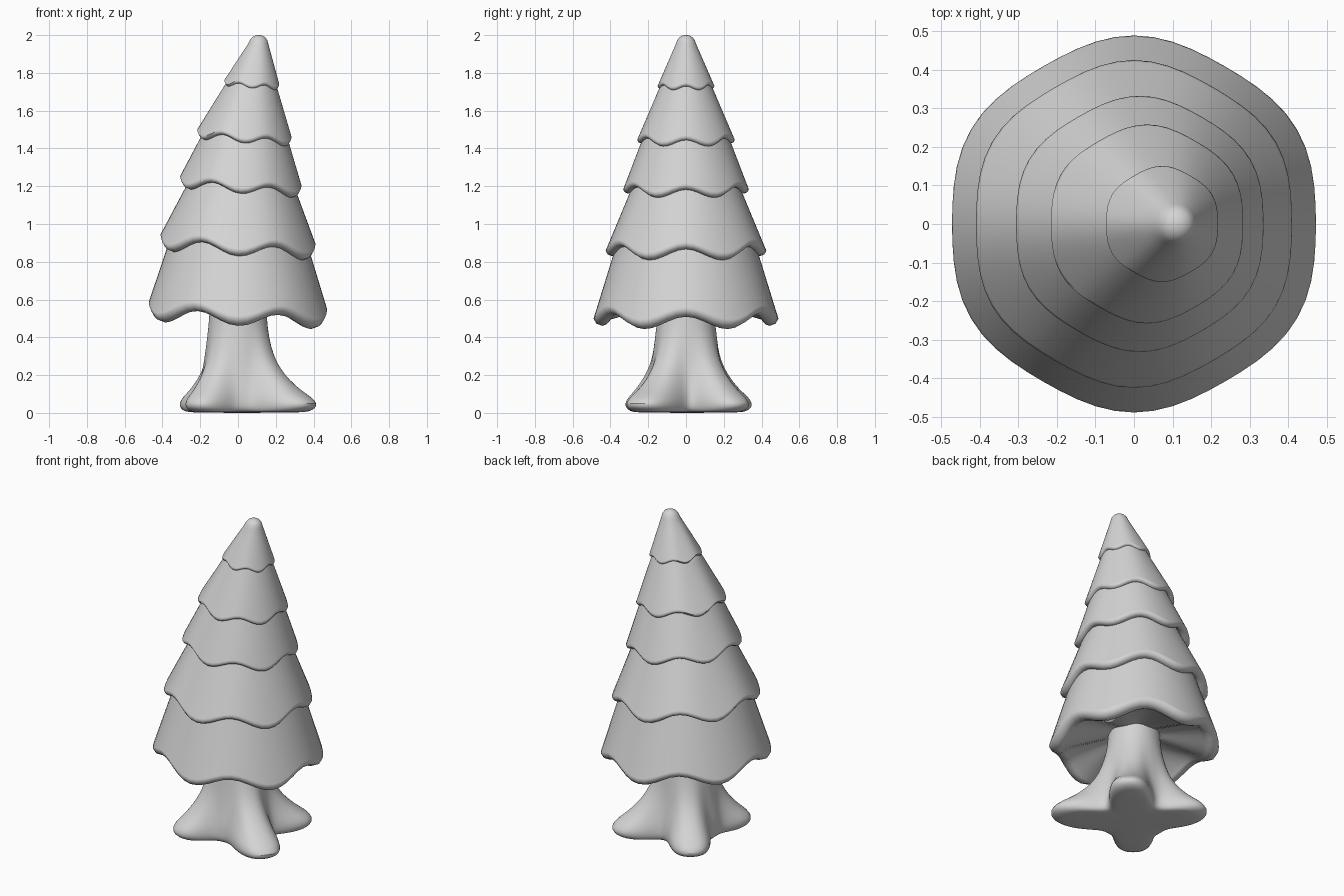
import bpy, bmesh, math

cube = bpy.data.objects.get("Cube")
if cube:
    bpy.data.objects.remove(cube, do_unlink=True)

SIDES = 60
LOBES = 6

grey = bpy.data.materials.new("plain_grey")
grey.use_nodes = True
COLOUR = (0.66, 0.66, 0.66, 1)
grey.diffuse_color = COLOUR
grey.node_tree.nodes["Principled BSDF"].inputs["Base Color"].default_value = COLOUR


def loft(name, rings, point, cap_start=False):
    """Skin a stack of closed rings; point(ring, angle) gives each position."""
    bm = bmesh.new()
    loops = []
    for ring in rings:
        loops.append([bm.verts.new(point(ring, 2 * math.pi * i / SIDES))
                      for i in range(SIDES)])
    for low, high in zip(loops, loops[1:]):
        for i in range(SIDES):
            j = (i + 1) % SIDES
            bm.faces.new((low[i], low[j], high[j], high[i]))
    if cap_start:
        bm.faces.new(loops[0][::-1])
    bm.faces.new(loops[-1])
    bmesh.ops.recalc_face_normals(bm, faces=bm.faces)
    mesh = bpy.data.meshes.new(name)
    bm.to_mesh(mesh)
    bm.free()
    mesh.materials.append(grey)
    obj = bpy.data.objects.new(name, mesh)
    bpy.context.collection.objects.link(obj)
    bpy.ops.object.select_all(action='DESELECT')
    obj.select_set(True)
    bpy.context.view_layer.objects.active = obj
    bpy.ops.object.shade_smooth_by_angle(angle=math.radians(60))
    return obj


# Foliage: scalloped, slightly tilted skirts
def foliage_point(ring, a):
    cx, r, z, amp, tilt = ring
    wave = math.cos(LOBES * (a - math.pi / 2))
    r += 0.25 * amp * wave
    return (cx + r * math.cos(a), r * math.sin(a),
            z - amp * wave - tilt * math.cos(a))


def tier(name, base, top, amp, tilt, rim, inner, tip=()):
    (cx, r, z), (tx, tr, tz) = base, top
    rings = [(cx, inner[0], inner[1], 0, 0),
             (cx, r - 2.4 * rim, z - 0.2 * rim, amp * 0.9, tilt),
             (cx, r - 1.8 * rim, z - 0.8 * rim, amp, tilt),
             (cx, r - 1.2 * rim, z - rim, amp, tilt),
             (cx, r - 0.4 * rim, z - 0.7 * rim, amp, tilt),
             (cx, r, z, amp, tilt)]
    for t in (0.03, 0.25, 0.5, 0.75, 1):
        rings.append((cx + (tx - cx) * t, r + (tr - r) * t, z + (tz - z) * t,
                      amp * (1 - t), tilt * (1 - t)))
    rings += [(x, rr, zz, 0, 0) for x, rr, zz in tip]
    return loft(name, rings, foliage_point)


tier("foliage_bottom", (0, 0.481, 0.533), (0, 0.35, 0.95), 0.034, 0.02, 0.038, (0.1, 0.58))
tier("foliage_lower", (0, 0.418, 0.889), (0.018, 0.25, 1.28), 0.031, 0.025, 0.028, (0.25, 0.89))
tier("foliage_middle", (0.015, 0.327, 1.206), (0.04, 0.2, 1.53), 0.023, 0.025, 0.022, (0.2, 1.21))
tier("foliage_upper", (0.034, 0.254, 1.463), (0.077, 0.107, 1.8), 0.018, 0.02, 0.018, (0.15, 1.465))
tier("foliage_top", (0.073, 0.148, 1.741), (0.107, 0.053, 1.955), 0.011, 0.01, 0.014, (0.08, 1.74),
     tip=[(0.109, 0.046, 1.974), (0.11, 0.034, 1.989),
          (0.11, 0.018, 1.998), (0.11, 0.004, 2.0)])

# Trunk: round stem flaring into four spread roots (angle, reach)
ROOTS = [(45, 0.43), (130, 0.425), (231, 0.385), (326, 0.48)]
CORE = 0.215


def trunk_point(ring, a):
    z, core, spread = ring
    r = core
    for deg, reach in ROOTS:
        d = math.remainder(a - math.radians(deg), 2 * math.pi)
        r += spread * (reach - CORE) * math.exp(-abs(d / 0.42) ** 2.8)
    return (r * math.cos(a), r * math.sin(a), z)


# height, stem radius, share of root reach
TRUNK = [(0, 0.18, 0.78), (0.008, 0.2, 0.9), (0.025, 0.212, 0.99), (0.05, CORE, 1.02),
         (0.08, 0.213, 0.91), (0.11, 0.21, 0.72), (0.15, 0.203, 0.52),
         (0.2, 0.193, 0.34), (0.25, 0.184, 0.22), (0.3, 0.176, 0.13),
         (0.4, 0.163, 0.04), (0.5, 0.152, 0), (0.62, 0.147, 0), (0.75, 0.145, 0)]
trunk = loft("trunk_with_roots", TRUNK, trunk_point, cap_start=True)
smooth = trunk.modifiers.new("soften", 'SUBSURF')
smooth.levels = smooth.render_levels = 1
